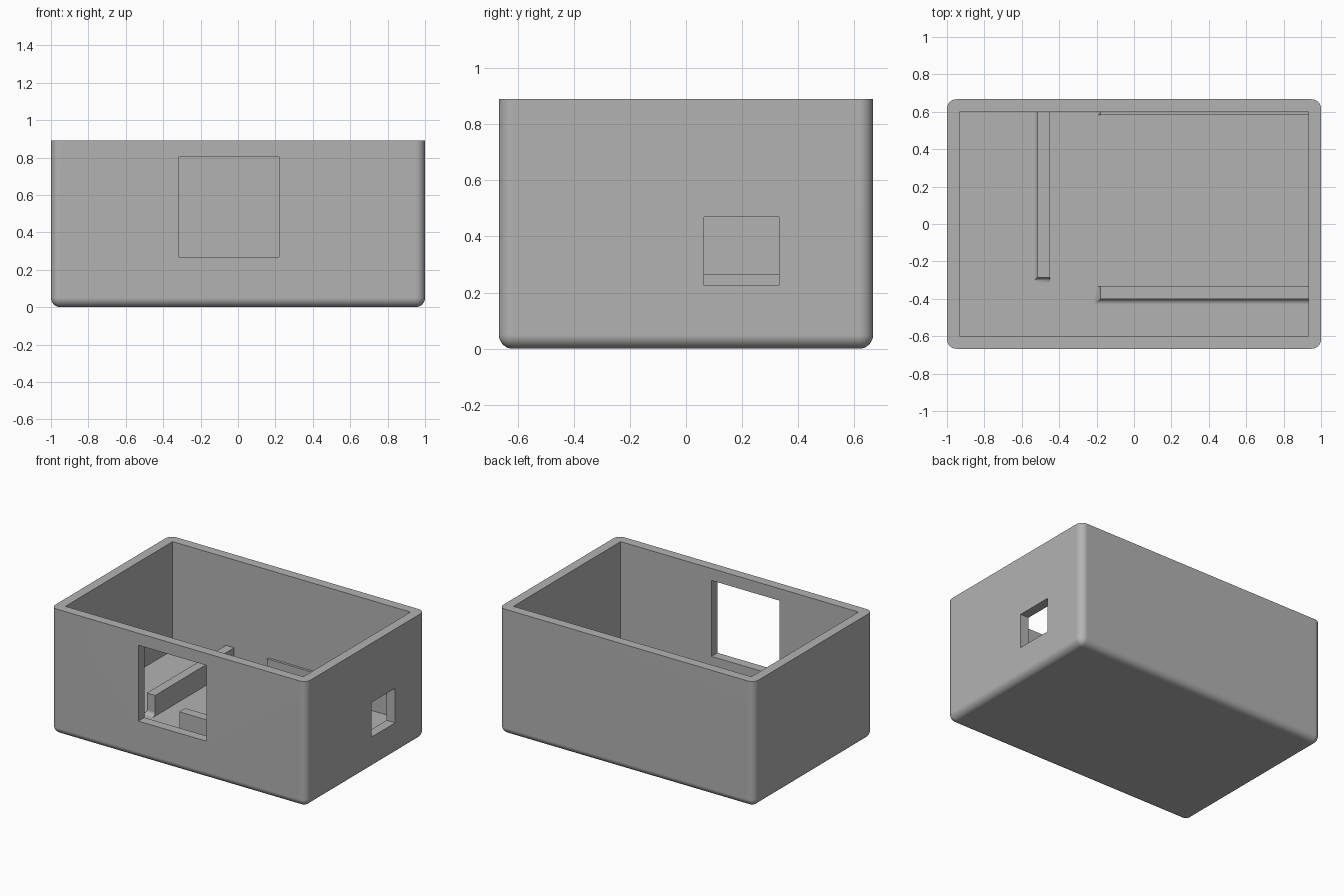
import bpy, bmesh, math

old = bpy.data.objects.get("Cube")
if old:
    bpy.data.objects.remove(old, do_unlink=True)

grey = bpy.data.materials.new("plain_grey")
grey.use_nodes = True
COLOUR = (0.45, 0.45, 0.45, 1)
grey.diffuse_color = COLOUR
grey.node_tree.nodes["Principled BSDF"].inputs["Base Color"].default_value = COLOUR

HX, HY, HEIGHT = 1.0, 0.667, 0.89     # outer half sizes and height
WALL, FLOOR = 0.067, 0.12             # wall and floor thickness
EDGE = 0.05                           # outer rounding
RAIL_TOP, FILLET = 0.267, 0.03


def make_object(name, bm):
    bmesh.ops.recalc_face_normals(bm, faces=bm.faces)
    mesh = bpy.data.meshes.new(name)
    bm.to_mesh(mesh)
    bm.free()
    mesh.materials.append(grey)
    obj = bpy.data.objects.new(name, mesh)
    bpy.context.collection.objects.link(obj)
    return obj


def box_bmesh(lo, hi):
    bm = bmesh.new()
    bmesh.ops.create_cube(bm, size=1)
    for v in bm.verts:
        v.co = [(a + b) / 2 + c * (b - a) for a, b, c in zip(lo, hi, v.co)]
    return bm


def select_only(obj):
    bpy.ops.object.select_all(action='DESELECT')
    obj.select_set(True)
    bpy.context.view_layer.objects.active = obj


def finish(obj):
    # Smooth roundings, crisp edges and flat-looking large faces
    select_only(obj)
    bpy.ops.object.shade_smooth_by_angle(angle=math.radians(35))
    mod = obj.modifiers.new("flat_faces", 'WEIGHTED_NORMAL')
    mod.keep_sharp = True


def cut(obj, name, lo, hi):
    cutter = make_object(name, box_bmesh(lo, hi))
    cutter.hide_render = True
    mod = obj.modifiers.new(name, 'BOOLEAN')
    mod.operation, mod.solver, mod.object = 'DIFFERENCE', 'EXACT', cutter
    select_only(obj)
    bpy.ops.object.modifier_apply(modifier=mod.name)
    bpy.data.objects.remove(cutter, do_unlink=True)


def rail(name, x0, x1, y0, y1, flare_x, flare_y):
    # Stacked rectangles; the low x and low y sides can flare into the floor
    bm = bmesh.new()
    steps = 8
    levels = [(FLOOR - 0.02, FILLET)]
    for i in range(steps + 1):
        a = math.pi / 2 * i / steps
        levels.append((FLOOR + FILLET * (1 - math.cos(a)), FILLET * (1 - math.sin(a))))
    levels.append((RAIL_TOP, 0))
    rings = []
    for z, out in levels:
        xa, ya = x0 - out * flare_x, y0 - out * flare_y
        rings.append([bm.verts.new(p) for p in
                      ((xa, ya, z), (x1, ya, z), (x1, y1, z), (xa, y1, z))])
    for low, high in zip(rings, rings[1:]):
        for i in range(4):
            j = (i + 1) % 4
            bm.faces.new((low[i], low[j], high[j], high[i]))
    bm.faces.new(rings[0][::-1])
    bm.faces.new(rings[-1])
    finish(make_object(name, bm))


# Open box with rounded upright and bottom edges
bm = box_bmesh((-HX, -HY, 0), (HX, HY, HEIGHT))
round_edges = [e for e in bm.edges if min(v.co.z for v in e.verts) < 0.01]
bmesh.ops.bevel(bm, geom=round_edges, offset=EDGE, segments=8, profile=0.5,
                affect='EDGES', clamp_overlap=True)
case = make_object("open_case", bm)
ix, iy = HX - WALL, HY - WALL
cut(case, "cavity_cutter", (-ix, -iy, FLOOR), (ix, iy, HEIGHT + 0.2))
cut(case, "front_window_cutter", (-0.315, -HY - 0.1, 0.267), (0.22, -iy + 0.05, 0.805))
cut(case, "side_port_cutter", (ix - 0.05, 0.065, 0.225), (HX + 0.1, 0.332, 0.47))
finish(case)

# Rails on the floor, running into the walls
rail("divider_rail", -0.515, -0.45, -0.285, iy + 0.02, 1, 1)
rail("front_rail", -0.18, ix + 0.02, -0.4, -0.333, 1, 1)
rail("back_rail", -0.18, ix + 0.02, 0.583, iy + 0.02, 1, 0)
